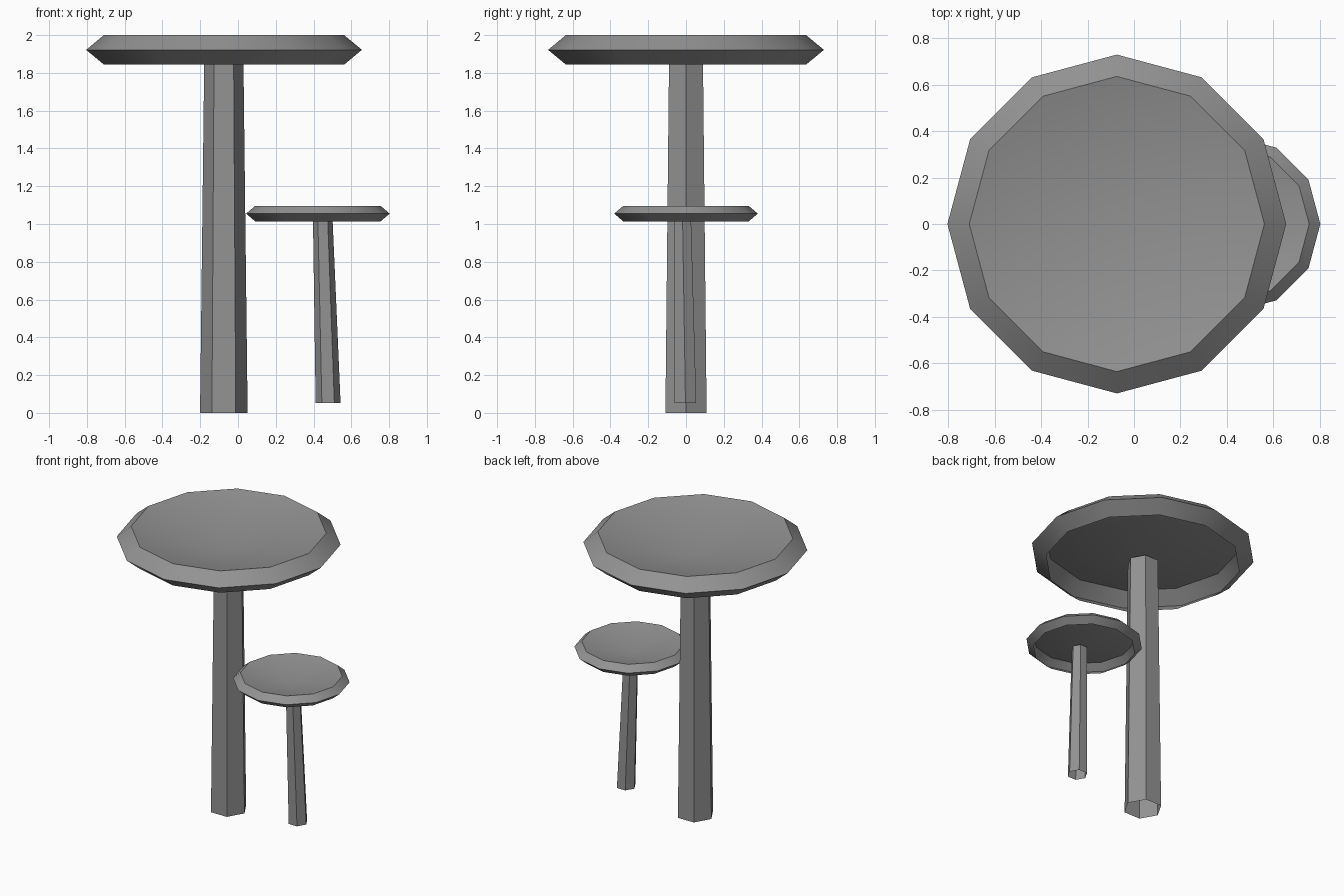
import bpy
from math import cos, sin, tau, radians

if "Cube" in bpy.data.objects:
    bpy.data.objects.remove(bpy.data.objects["Cube"])

# Dark grey shared by every part
grey = bpy.data.materials.new("dark_grey")
grey.diffuse_color = (0.29, 0.29, 0.29, 1)
grey.use_nodes = True
grey.node_tree.nodes["Principled BSDF"].inputs["Base Color"].default_value = grey.diffuse_color


def loft(name, rings, sides, tip=None):
    """Stack of regular polygon rings (x, y, z, radius), open below, optional centre point on top."""
    verts = [(x + r * cos(tau * i / sides), y + r * sin(tau * i / sides), z)
             for x, y, z, r in rings for i in range(sides)]
    faces = []
    for k in range(len(rings) - 1):
        a, b = k * sides, (k + 1) * sides
        for i in range(sides):
            j = (i + 1) % sides
            faces.append((a + i, a + j, b + j, b + i))
    if tip:
        verts.append(tip)
        a = (len(rings) - 1) * sides
        faces += [(a + i, a + (i + 1) % sides, len(verts) - 1) for i in range(sides)]
    mesh = bpy.data.meshes.new(name)
    mesh.from_pydata(verts, [], faces)
    mesh.materials.append(grey)
    obj = bpy.data.objects.new(name, mesh)
    bpy.context.collection.objects.link(obj)
    return obj


def cap(name, x, rim, lip, bottom, middle, top, dish):
    """Twelve-sided hollow cap with a pointed rim and a shallow dished top."""
    obj = loft(name, [(x, 0, bottom, lip), (x, 0, middle, rim), (x, 0, top, lip)],
               12, tip=(x, 0, dish))
    bpy.ops.object.select_all(action='DESELECT')
    obj.select_set(True)
    bpy.context.view_layer.objects.active = obj
    bpy.ops.object.shade_smooth_by_angle(angle=radians(30))


# Tall mushroom
loft("large_stem", [(-0.075, 0, 0, 0.126), (-0.075, 0, 1.846, 0.104)], 6)
cap("large_cap", -0.074, 0.73, 0.636, 1.844, 1.922, 2.0, 1.848)

# Short mushroom with a leaning stem
loft("small_stem", [(0.477, -0.003, 0.053, 0.066), (0.449, -0.018, 1.018, 0.052)], 6)
cap("small_cap", 0.423, 0.38, 0.332, 1.014, 1.055, 1.096, 1.022)
